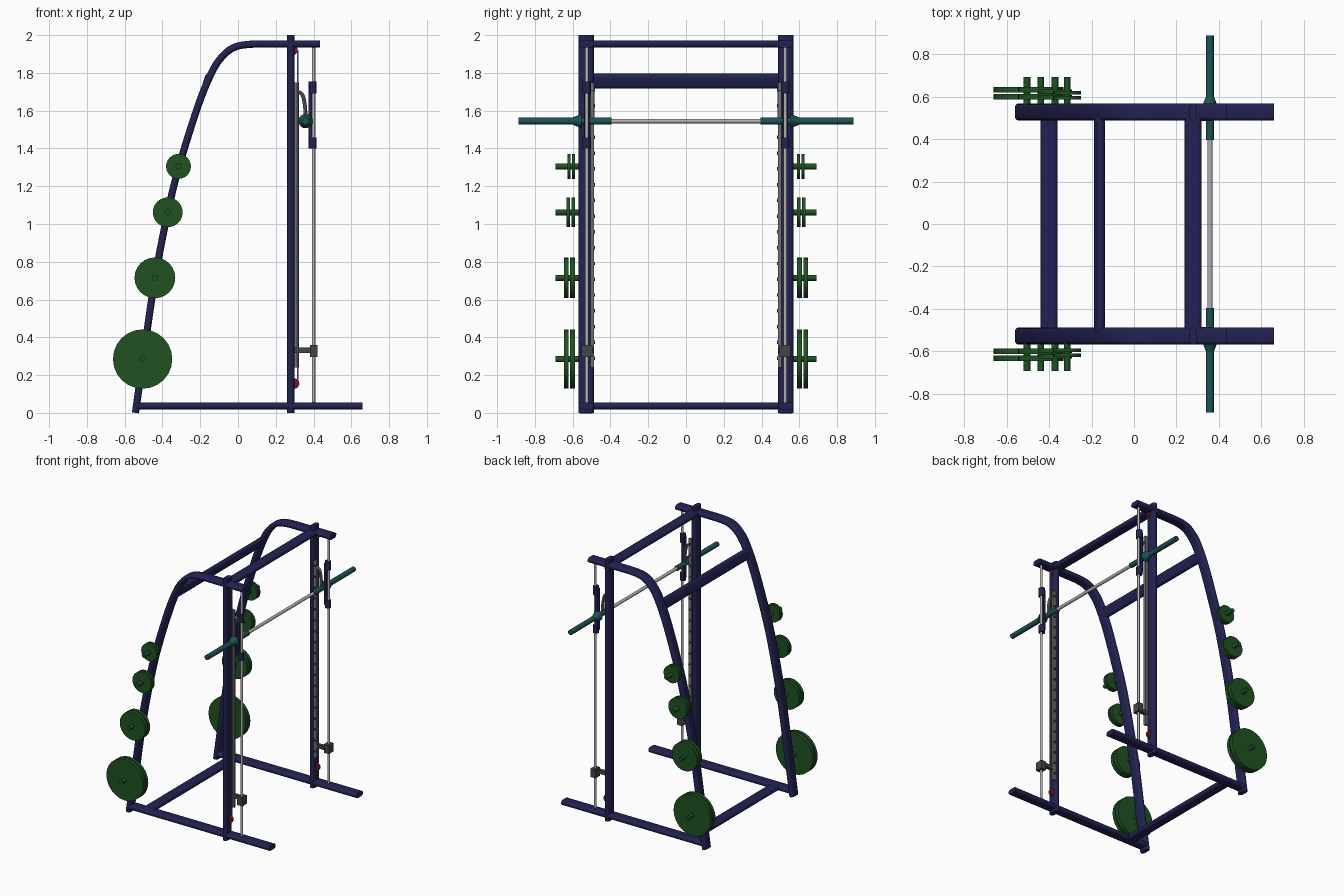
import bpy, math
from mathutils import Vector

if "Cube" in bpy.data.objects:
    bpy.data.objects.remove(bpy.data.objects["Cube"])


def material(name, color):
    m = bpy.data.materials.new(name)
    m.diffuse_color = (*color, 1)
    m.use_nodes = True
    m.node_tree.nodes["Principled BSDF"].inputs["Base Color"].default_value = m.diffuse_color
    return m


NAVY = material("navy_paint", (0.016, 0.016, 0.085))
GREEN = material("green_plate", (0.014, 0.085, 0.016))
TEAL = material("teal_sleeve", (0.012, 0.085, 0.09))
RED = material("red_pulley", (0.2, 0.01, 0.015))
STEEL = material("steel", (0.45, 0.45, 0.45))
DARK = material("dark_steel", (0.06, 0.06, 0.06))
GREY = material("rack_grey", (0.16, 0.16, 0.16))


def finish(name, verts, faces, mat, mirror):
    me = bpy.data.meshes.new(name)
    me.from_pydata(verts, [], faces)
    ob = bpy.data.objects.new(name, me)
    bpy.context.collection.objects.link(ob)
    me.materials.append(mat)
    bpy.ops.object.select_all(action='DESELECT')
    ob.select_set(True)
    bpy.context.view_layer.objects.active = ob
    bpy.ops.object.mode_set(mode='EDIT')
    bpy.ops.mesh.select_all(action='SELECT')
    bpy.ops.mesh.normals_make_consistent(inside=False)
    bpy.ops.object.mode_set(mode='OBJECT')
    bpy.ops.object.shade_smooth_by_angle(angle=math.radians(35))
    if mirror:
        mod = ob.modifiers.new("mirror", 'MIRROR')
        mod.use_axis = (False, True, False)
        mod.use_mirror_merge = False
    return ob


def loft(name, path, side, profiles, mat, mirror=True):
    """Sweep 2D profiles (one per path point) with their u axis along side."""
    pts, side = [Vector(p) for p in path], Vector(side)
    n, verts, faces = len(profiles[0]), [], []
    for i, p in enumerate(pts):
        t = pts[min(i + 1, len(pts) - 1)] - pts[max(i - 1, 0)]
        nor = t.cross(side).normalized()
        verts += [p + side * u + nor * v for u, v in profiles[i]]
    for i in range(len(pts) - 1):
        for j in range(n):
            k = (j + 1) % n
            faces.append((i*n + j, i*n + k, i*n + n + k, i*n + n + j))
    faces += [tuple(range(n)), tuple(range(len(verts) - n, len(verts)))]
    return finish(name, verts, faces, mat, mirror)


def oval(w, t, half=8):
    r = t / 2
    out = []
    for s in (1, -1):
        for i in range(half + 1):
            a = -math.pi/2 + math.pi * i / half
            out.append((s * (w/2 - r + r*math.cos(a)), s * r * math.sin(a)))
    return out


def ring(r, n):
    return [(r*math.cos(2*math.pi*i/n), r*math.sin(2*math.pi*i/n)) for i in range(n)]


def frame_tube(name, path, side, mirror=True):
    return loft(name, path, side, [oval(0.08, 0.038)] * len(path), NAVY, mirror)


def rod(name, a, b, r, mat, n=16, r2=None, mirror=True):
    side = (1, 0, 0) if abs(a[0] - b[0]) < 1e-6 else (0, 0, 1)
    return loft(name, [a, b], side, [ring(r, n), ring(r if r2 is None else r2, n)], mat, mirror)


def box(name, x, y, z, mat):
    v = [(i, j, k) for i in x for j in y for k in z]
    f = [(0, 1, 3, 2), (4, 6, 7, 5), (0, 4, 5, 1), (2, 3, 7, 6), (0, 2, 6, 4), (1, 5, 7, 3)]
    return finish(name, v, f, mat, True)


def smooth_path(pts, steps=5):
    p = [Vector(q) for q in pts]
    p = [2*p[0] - p[1]] + p + [2*p[-1] - p[-2]]
    out = []
    for i in range(1, len(p) - 2):
        a, b, c, d = p[i-1:i+3]
        for k in range(steps):
            t = k / steps
            out.append(0.5*(2*b + (c-a)*t + (2*a-5*b+4*c-d)*t*t + (3*b-a-3*c+d)*t**3))
    return out + [p[-2]]


# Side frames
Y = 0.528
arch = [(-0.543, 0), (-0.503, 0.28), (-0.44, 0.71), (-0.372, 1.06), (-0.312, 1.305), (-0.21, 1.63),
        (-0.135, 1.81), (-0.08, 1.89), (-0.02, 1.935), (0.06, 1.951), (0.2, 1.953), (0.435, 1.953)]
frame_tube("arched_rear_tube", smooth_path([(x, Y, z) for x, z in arch]), (0, 1, 0))
frame_tube("front_upright", [(0.279, Y, 0), (0.279, Y, 2)], (0, 1, 0))
frame_tube("floor_rail", [(-0.54, Y, 0.037), (0.66, Y, 0.037)], (0, 1, 0))

# Cross beams
frame_tube("floor_cross_beam", [(-0.4, -0.51, 0.037), (-0.4, 0.51, 0.037)], (1, 0, 0), False)
frame_tube("top_cross_beam", [(0.279, -0.51, 1.953), (0.279, 0.51, 1.953)], (1, 0, 0), False)
frame_tube("rear_cross_beam", [(-0.163, -0.51, 1.757), (-0.163, 0.51, 1.757)],
           Vector((0.3, 0, 0.95)).normalized(), False)

# Weight plates on storage pegs
for i, (x, z, r, w) in enumerate([(-0.505, 0.285, 0.157, 0.026), (-0.44, 0.715, 0.108, 0.026),
                                  (-0.372, 1.062, 0.079, 0.019), (-0.315, 1.305, 0.066, 0.016)]):
    rod(f"storage_peg_{i}", (x, 0.55, z), (x, 0.692, z), 0.016, GREEN, 12)
    for k in range(2):
        y = 0.588 + k * (w + 0.007)
        rod(f"weight_plate_{i}_{k}", (x, y, z), (x, y + w, z), r, GREEN, 24)

# Guide rods with sliding bearings
G = 0.525
rod("guide_rod", (0.4, G, 0.045), (0.4, G, 1.95), 0.009, STEEL)
for z0, z1 in ((1.4, 1.457), (1.69, 1.755)):
    rod("slide_bearing", (0.394, G, z0), (0.394, G, z1), 0.022, NAVY)
box("bearing_link", (0.372, 0.392), (G - 0.014, G + 0.014), (1.42, 1.74), NAVY)

# Barbell
B = 1.545
rod("bar_shaft", (0.358, -0.41, B), (0.358, 0.41, B), 0.012, STEEL, mirror=False)
rod("bar_sleeve", (0.358, 0.395, B), (0.358, 0.888, B), 0.019, TEAL)
rod("sleeve_collar", (0.358, 0.553, B), (0.358, 0.6, B), 0.038, TEAL, r2=0.019)
hook = smooth_path([(0.358, 0.497, 1.55), (0.355, 0.497, 1.62), (0.343, 0.497, 1.68), (0.322, 0.497, 1.7)])
loft("bar_hook", hook, (0, 1, 0), [oval(0.025, 0.02, 4)] * len(hook), GREY)

# Hook rack with pegs
box("hook_rack", (0.296, 0.322), (0.488, 0.506), (0.24, 1.75), GREY)
for i in range(18):
    z = 0.29 + i * 0.0835
    rod(f"rack_peg_{i}", (0.309, 0.481, z), (0.309, 0.5, z), 0.009, DARK, 8)

# Safety stops
box("safety_stop_block", (0.38, 0.422), (0.495, 0.552), (0.295, 0.36), DARK)
box("safety_stop_arm", (0.3, 0.385), (0.49, 0.515), (0.318, 0.346), DARK)

# Pulleys and cable
rod("lower_pulley", (0.297, G - 0.01, 0.155), (0.297, G + 0.01, 0.155), 0.028, RED)
rod("upper_pulley", (0.29, G - 0.01, 1.92), (0.29, G + 0.01, 1.92), 0.026, RED)
rod("cable", (0.316, G, 0.15), (0.316, G, 1.92), 0.003, STEEL, 8)
